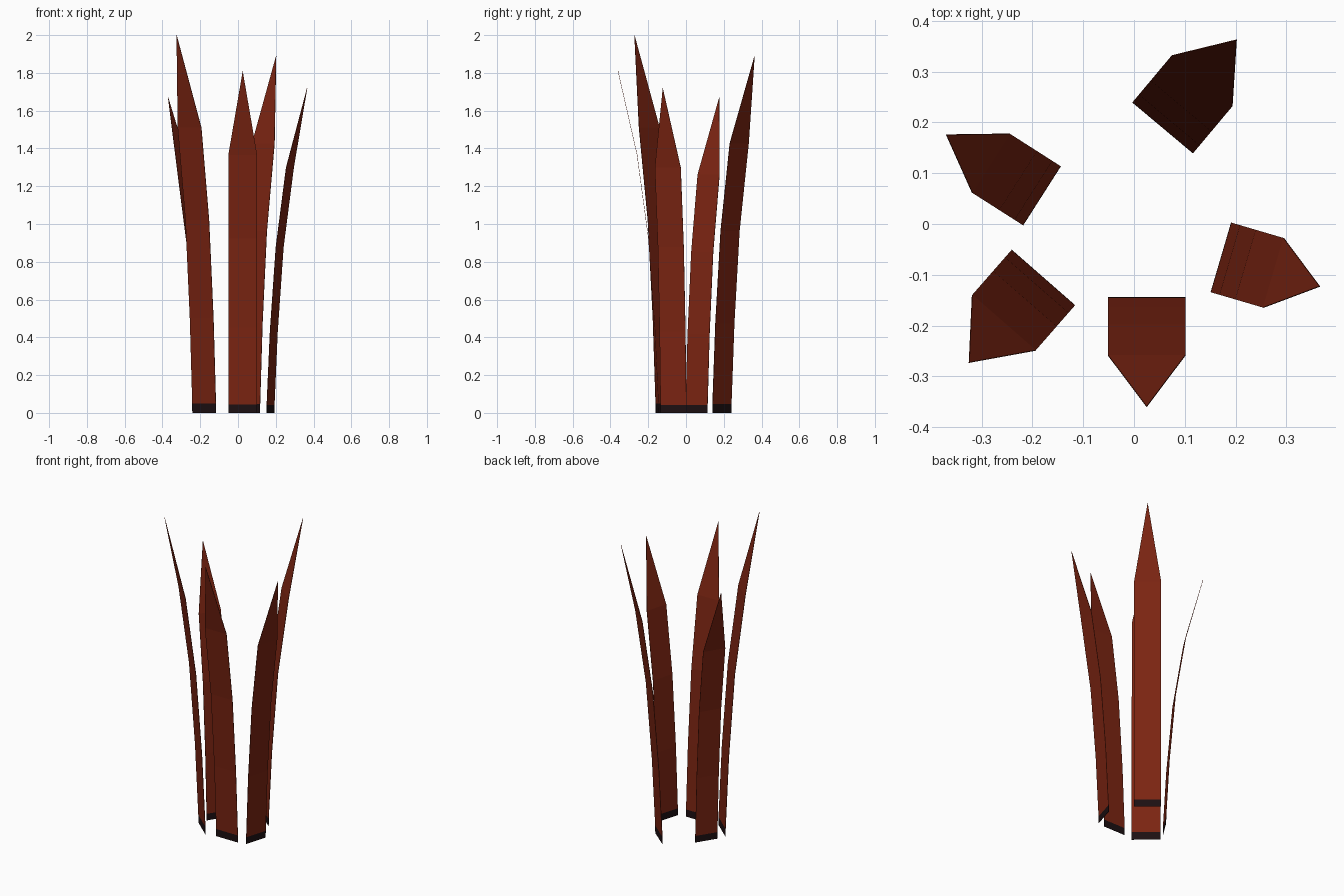
import bpy
from mathutils import Vector

cube = bpy.data.objects.get("Cube")
if cube:
    bpy.data.objects.remove(cube, do_unlink=True)


def make_material(name, color):
    mat = bpy.data.materials.new(name)
    mat.use_nodes = True
    mat.diffuse_color = color
    mat.node_tree.nodes["Principled BSDF"].inputs["Base Color"].default_value = color
    return mat


rust = make_material("rust red", (0.2, 0.018, 0.006, 1))
black = make_material("charred black", (0.012, 0.005, 0.006, 1))

# Blade profile: height fraction and outward lean fraction of each row
ROWS = [(0, 0), (0.025, 0.002), (0.25, 0.09), (0.51, 0.25), (0.755, 0.53)]


def make_blade(name, base, tip, width, height):
    """A flat pointed strip that bends from its base towards its tip."""
    base, tip = Vector(base), Vector(tip)
    lean = tip - base
    side = Vector((-lean.y, lean.x)).normalized() * width / 2
    verts = []
    for rise, out in ROWS:
        middle = base + lean * out
        for edge in (middle - side, middle + side):
            verts.append((edge.x, edge.y, rise * height))
    verts.append((tip.x, tip.y, height))
    last = len(verts) - 1
    faces = [(i, i + 1, i + 3, i + 2) for i in range(0, last - 2, 2)]
    faces.append((last - 2, last - 1, last))

    mesh = bpy.data.meshes.new(name)
    mesh.from_pydata(verts, [], faces)
    mesh.materials.append(rust)
    mesh.materials.append(black)
    # Dark foot on the lowest row
    mesh.polygons[0].material_index = 1
    blade = bpy.data.objects.new(name, mesh)
    bpy.context.collection.objects.link(blade)
    # Paper-thin body, so both sides face outward
    solid = blade.modifiers.new("thickness", "SOLIDIFY")
    solid.thickness = 0.002
    solid.offset = 0
    return blade


# Ring of five blades leaning outward
make_blade("front_blade", (0.025, -0.145), (0.025, -0.36), 0.152, 1.81)
make_blade("left_blade", (0.172, -0.066), (0.366, -0.123), 0.143, 1.72)
make_blade("back_left_blade", (0.057, 0.19), (0.202, 0.363), 0.156, 1.89)
make_blade("back_right_blade", (-0.182, 0.056), (-0.37, 0.176), 0.138, 1.67)
make_blade("front_right_blade", (-0.179, -0.106), (-0.325, -0.273), 0.166, 2.0)
